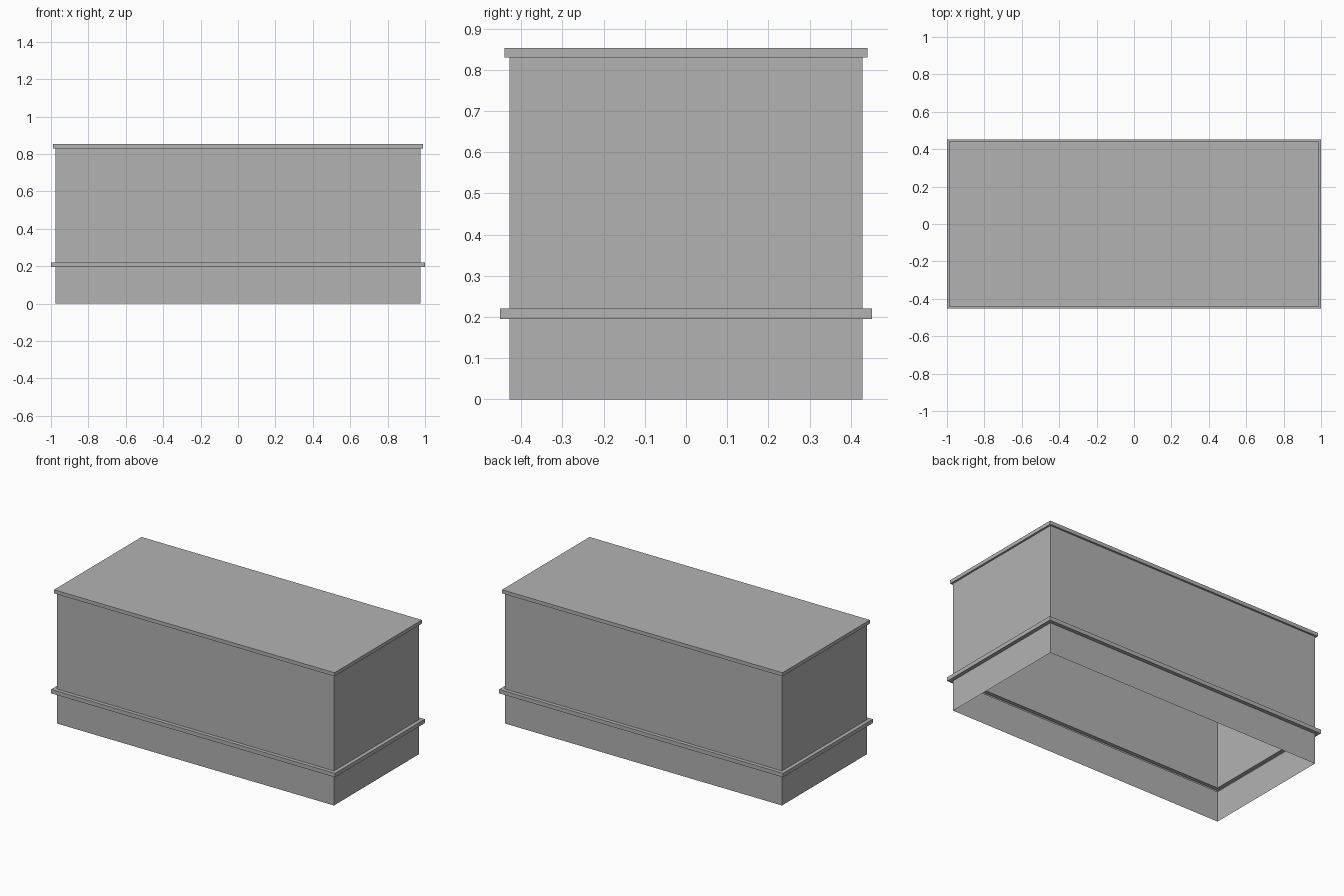
import bpy
import bmesh

# Remove the default cube
cube = bpy.data.objects.get("Cube")
if cube:
    bpy.data.objects.remove(cube, do_unlink=True)

# Single grey material
grey = bpy.data.materials.new("plain_grey")
grey.use_nodes = True
colour = (0.448, 0.448, 0.448, 1)
grey.diffuse_color = colour
grey.node_tree.nodes["Principled BSDF"].inputs["Base Color"].default_value = colour

HALF_X, HALF_Y = 0.976, 0.428
BAND, LIP = 0.024, 0.012      # overhang of the lower band and of the lid
BAND_LOW, BAND_TOP = 0.195, 0.22
LID_LOW, LID_TOP = 0.83, 0.853


def skin(name, profile, capped=False):
    """Rectangular shell from (overhang, height) steps, open below."""
    bm = bmesh.new()
    rings = []
    for out, z in profile:
        x, y = HALF_X + out, HALF_Y + out
        rings.append([bm.verts.new((sx * x, sy * y, z))
                      for sx, sy in ((-1, -1), (1, -1), (1, 1), (-1, 1))])
    for low, high in zip(rings, rings[1:]):
        for i in range(4):
            j = (i + 1) % 4
            bm.faces.new((low[i], low[j], high[j], high[i]))
    if capped:
        bm.faces.new(rings[-1])
    mesh = bpy.data.meshes.new(name)
    bm.to_mesh(mesh)
    bm.free()
    mesh.materials.append(grey)
    obj = bpy.data.objects.new(name, mesh)
    bpy.context.collection.objects.link(obj)
    return obj


# Lower wall, open at the bottom
skin("base_wall", [(0, 0), (0, BAND_LOW)])

# Projecting band, hollow on the inside
skin("trim_band", [(0, BAND_LOW), (BAND, BAND_LOW), (BAND, BAND_TOP), (0, BAND_TOP)])

# Tall upper wall
skin("upper_wall", [(0, BAND_TOP), (0, LID_LOW)])

# Closed lid with a small overhang
skin("lid", [(0, LID_LOW), (LIP, LID_LOW), (LIP, LID_TOP), ], capped=True)
